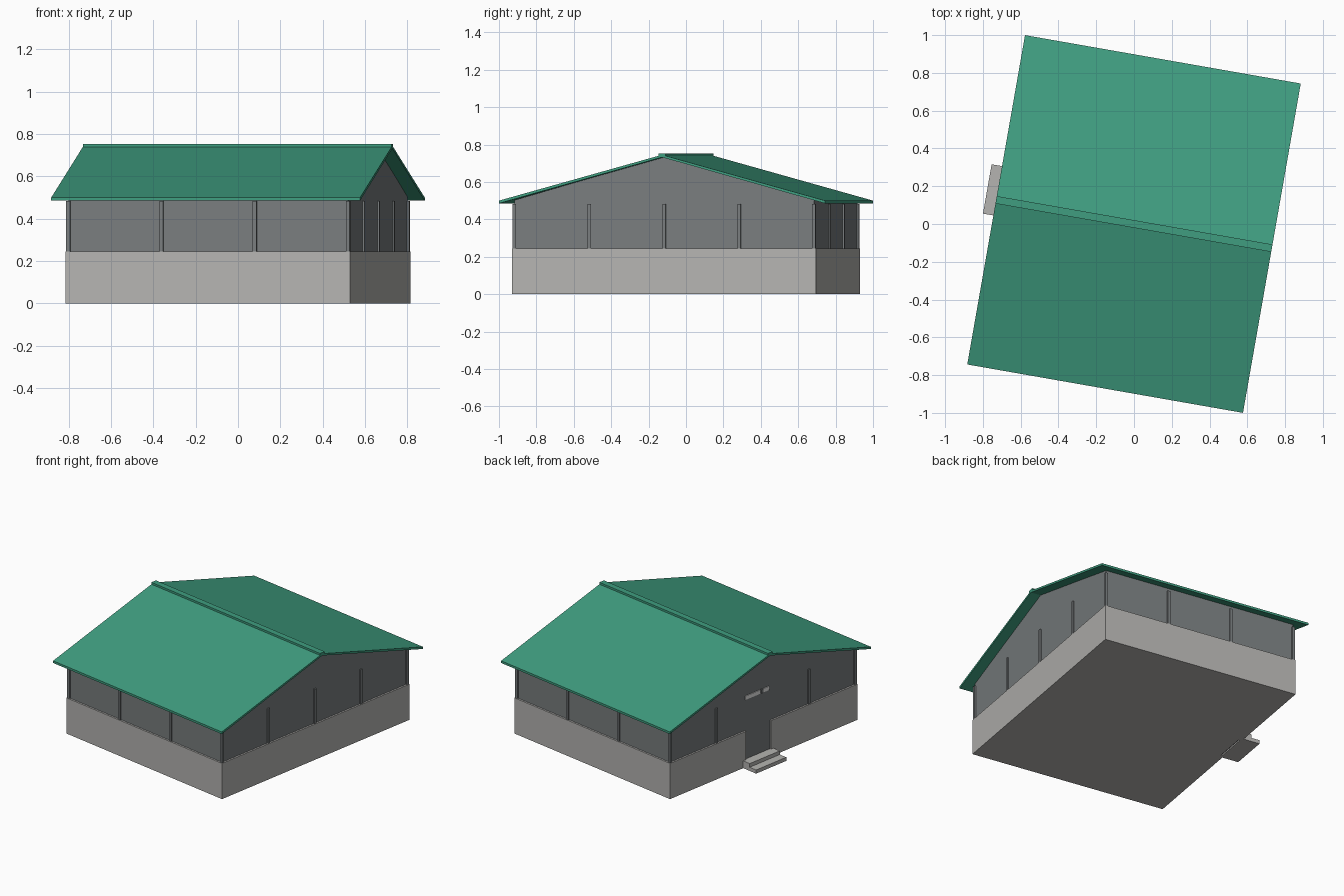
import bpy, bmesh, math
from mathutils import Matrix

cube = bpy.data.objects.get("Cube")
if cube:
    bpy.data.objects.remove(cube, do_unlink=True)

TURN = Matrix.Rotation(math.radians(-9.95), 4, 'Z')   # the house stands turned on its plot


def material(name, rgb):
    m = bpy.data.materials.new(name)
    m.use_nodes = True
    m.diffuse_color = (*rgb, 1)
    bsdf = next(n for n in m.node_tree.nodes if n.type == 'BSDF_PRINCIPLED')
    bsdf.inputs["Base Color"].default_value = (*rgb, 1)
    return m


GREEN = material("roof green", (0.05, 0.34, 0.215))
GREY = material("wall grey", (0.19, 0.205, 0.21))
STONE = material("pale stone", (0.46, 0.455, 0.44))
PALE = material("transom white", (0.8, 0.8, 0.8))


def prism(name, mat, points, vector):
    """Extrude a closed 3D outline along a vector."""
    bm = bmesh.new()
    face = bm.faces.new([bm.verts.new(p) for p in points])
    ext = bmesh.ops.extrude_face_region(bm, geom=[face])
    moved = [v for v in ext["geom"] if isinstance(v, bmesh.types.BMVert)]
    bmesh.ops.translate(bm, verts=moved, vec=vector)
    bmesh.ops.recalc_face_normals(bm, faces=bm.faces)
    bm.transform(TURN)
    mesh = bpy.data.meshes.new(name)
    bm.to_mesh(mesh)
    bm.free()
    mesh.materials.append(mat)
    obj = bpy.data.objects.new(name, mesh)
    bpy.context.collection.objects.link(obj)
    return obj


def box(name, mat, x, y, z):
    outline = [(x[0], y[0], z[0]), (x[1], y[0], z[0]), (x[1], y[1], z[0]), (x[0], y[1], z[0])]
    return prism(name, mat, outline, (0, 0, z[1] - z[0]))


BX, BY, BASE_TOP = 0.683, 0.825, 0.245      # plinth half sizes and height
WX, WY, EAVE = 0.671, 0.813, 0.483          # wall half sizes and eave height
RX, RY = 0.741, 0.885                       # roof half sizes
DOOR = (-0.066, 0.154)

# Plinth with a notch for the doorway
plan = [(-BX, -BY), (BX, -BY), (BX, BY), (-BX, BY), (-BX, DOOR[1]),
        (-WX + .01, DOOR[1]), (-WX + .01, DOOR[0]), (-BX, DOOR[0])]
prism("plinth", STONE, [(x, y, 0) for x, y in plan], (0, 0, BASE_TOP))

# Walls with gables
gable = [(-WY, .01), (WY, .01), (WY, EAVE + .02), (0, .735), (-WY, EAVE + .02)]
prism("walls", GREY, [(-WX, y, z) for y, z in gable], (2 * WX, 0, 0))

# Posts standing slightly proud of the walls
HALF, PROUD = 0.009, 0.009


def post(name, x, y):
    box(name, GREY, (x - HALF, x + HALF), (y - HALF, y + HALF), (BASE_TOP - .01, EAVE))


for sx in (-1, 1):
    for sy in (-1, 1):
        post("corner_post", sx * (WX + PROUD - HALF), sy * (WY + PROUD - HALF))
    for k in (-1, 0, 1):
        if sx < 0 and k == 0:
            continue
        post("gable_post", sx * (WX + PROUD - HALF), k * WY / 2)
for sy in (-1, 1):
    for k in (-1, 1):
        post("eave_post", k * WX / 3, sy * (WY + PROUD - HALF))

# Pitched roof and ridge cap
roof = [(-RY, .485), (-RY, .5), (0, .745), (RY, .5), (RY, .485), (0, .732)]
prism("roof", GREEN, [(-RX, y, z) for y, z in roof], (2 * RX, 0, 0))
box("ridge_cap", GREEN, (-RX, RX), (-.02, .02), (.737, .753))

# Door with a split transom light above, and the short post between
box("door", GREY, (-WX - .003, -WX), DOOR, (.05, .455))
for name, a, b in (("transom_wide", .022, DOOR[1]), ("transom_narrow", -.055, -.005)):
    box(name, PALE, (-WX - .005, -WX), (a, b), (.456, .482))
box("door_head_post", GREY, (-WX - PROUD, -WX), (-.003, .015), (.456, EAVE))

# Two entrance steps
box("lower_step", STONE, (-.797, -WX), (-.084, .181), (0, .025))
box("upper_step", STONE, (-.74, -WX), (-.084, .181), (.025, .05))
